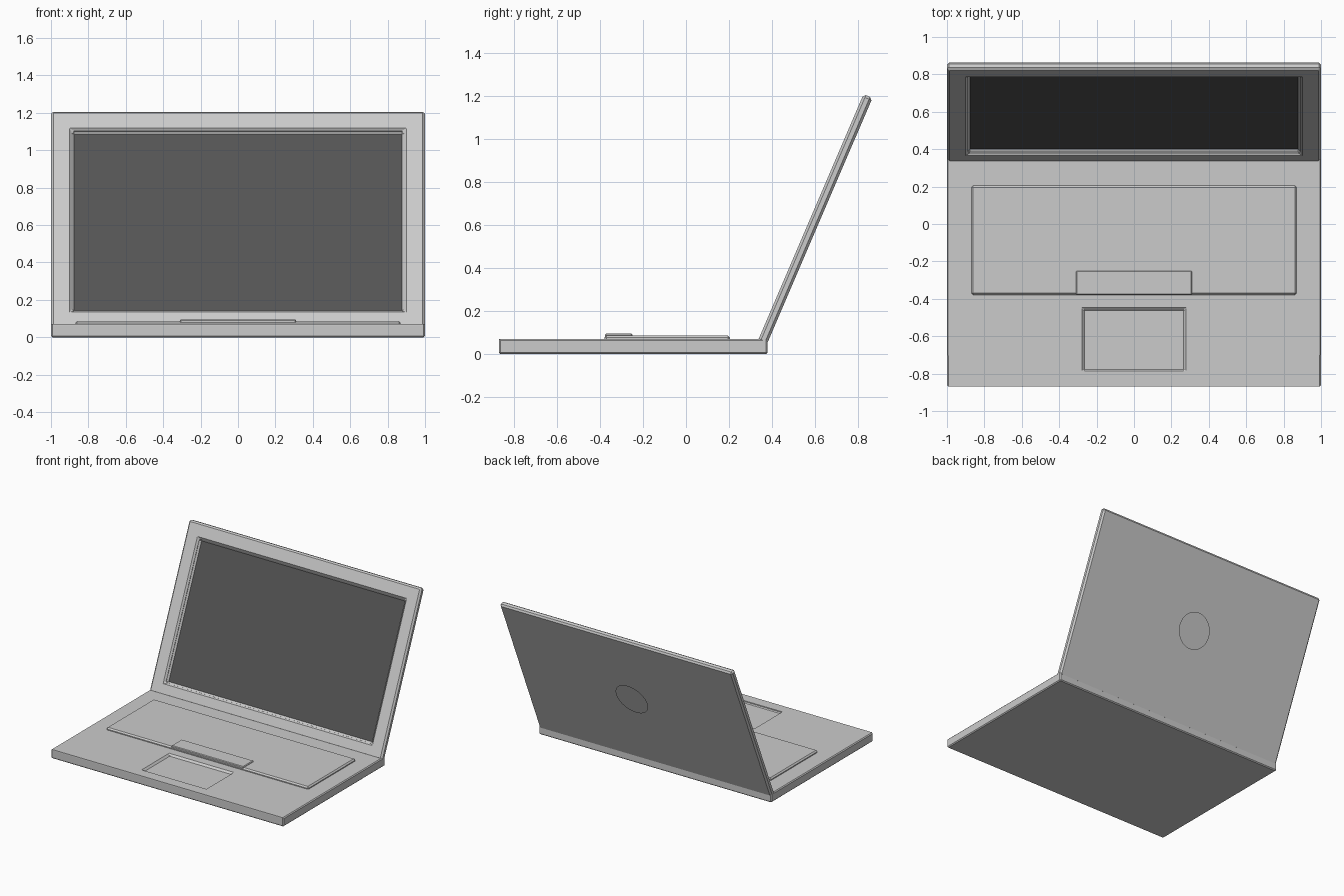
import bpy, bmesh, math
from mathutils import Matrix

if "Cube" in bpy.data.objects:
    bpy.data.objects.remove(bpy.data.objects["Cube"])

def material(name, v):
    m = bpy.data.materials.new(name)
    m.diffuse_color = (v, v, v, 1)
    m.use_nodes = True
    m.node_tree.nodes["Principled BSDF"].inputs["Base Color"].default_value = m.diffuse_color
    return m

def slab(name, x, y, z, bevel, recess=None, depth=0, mats=()):
    """Bevelled box over y=(y0,y1), z=(z0,z1), half width x.
    recess=(half_x, y0, y1) sinks a pocket in the top; a second material colours its floor."""
    bm = bmesh.new()
    bmesh.ops.create_cube(bm, size=1)
    for v in bm.verts:
        v.co = (math.copysign(x, v.co.x), y[v.co.y > 0], z[v.co.z > 0])
    if recess:
        hx, a, b = recess
        mid = (y[0] + y[1]) / 2
        top = max(bm.faces, key=lambda f: f.calc_center_median().z)
        bmesh.ops.inset_individual(bm, faces=[top], thickness=0.02)
        for v in top.verts:
            v.co = (math.copysign(hx, v.co.x), b if v.co.y > mid else a, z[1])
        bmesh.ops.inset_individual(bm, faces=[top], thickness=0)
        for v in top.verts:
            v.co.z -= depth
        if len(mats) > 1:
            top.material_index = 1
    me = bpy.data.meshes.new(name)
    bm.to_mesh(me)
    bm.free()
    for m in mats:
        me.materials.append(m)
    ob = bpy.data.objects.new(name, me)
    bpy.context.collection.objects.link(ob)
    mod = ob.modifiers.new("edge_chamfer", 'BEVEL')
    mod.width, mod.segments, mod.limit_method = bevel, 1, 'ANGLE'
    if len(mats) > 1:
        mod.material = 0
    return ob

casing = material("casing", 0.8)
dark = material("screen_dark", 0.09)
keys = material("keyboard_grey", 0.6)

# Base with sunken trackpad
slab("base", 1, (-0.87, 0.38), (0, 0.07), 0.013, (0.272, -0.785, -0.455), 0.014)
# Raised keyboard area and space bar
slab("keyboard", 0.87, (-0.38, 0.205), (0.06, 0.087), 0.01, mats=(keys,))
slab("space_bar", 0.31, (-0.378, -0.25), (0.07, 0.095), 0.005)

# Tilted lid with recessed screen
tilt = Matrix.Translation((0, 0.334, 0.061)) @ Matrix.Rotation(math.radians(66.8), 4, 'X')
lid = slab("lid", 1, (0, 1.25), (-0.045, 0), 0.012, (0.888, 0.09, 1.138), 0.028, (casing, dark))
lid.matrix_world = tilt

# Plain round disc just behind the lid
bpy.ops.mesh.primitive_circle_add(vertices=48, radius=0.135, fill_type='NGON')
disc = bpy.context.object
disc.name = "lid_disc"
disc.matrix_world = tilt @ Matrix.Translation((0, 0.67, -0.073)) @ Matrix.Rotation(math.pi, 4, 'X')
